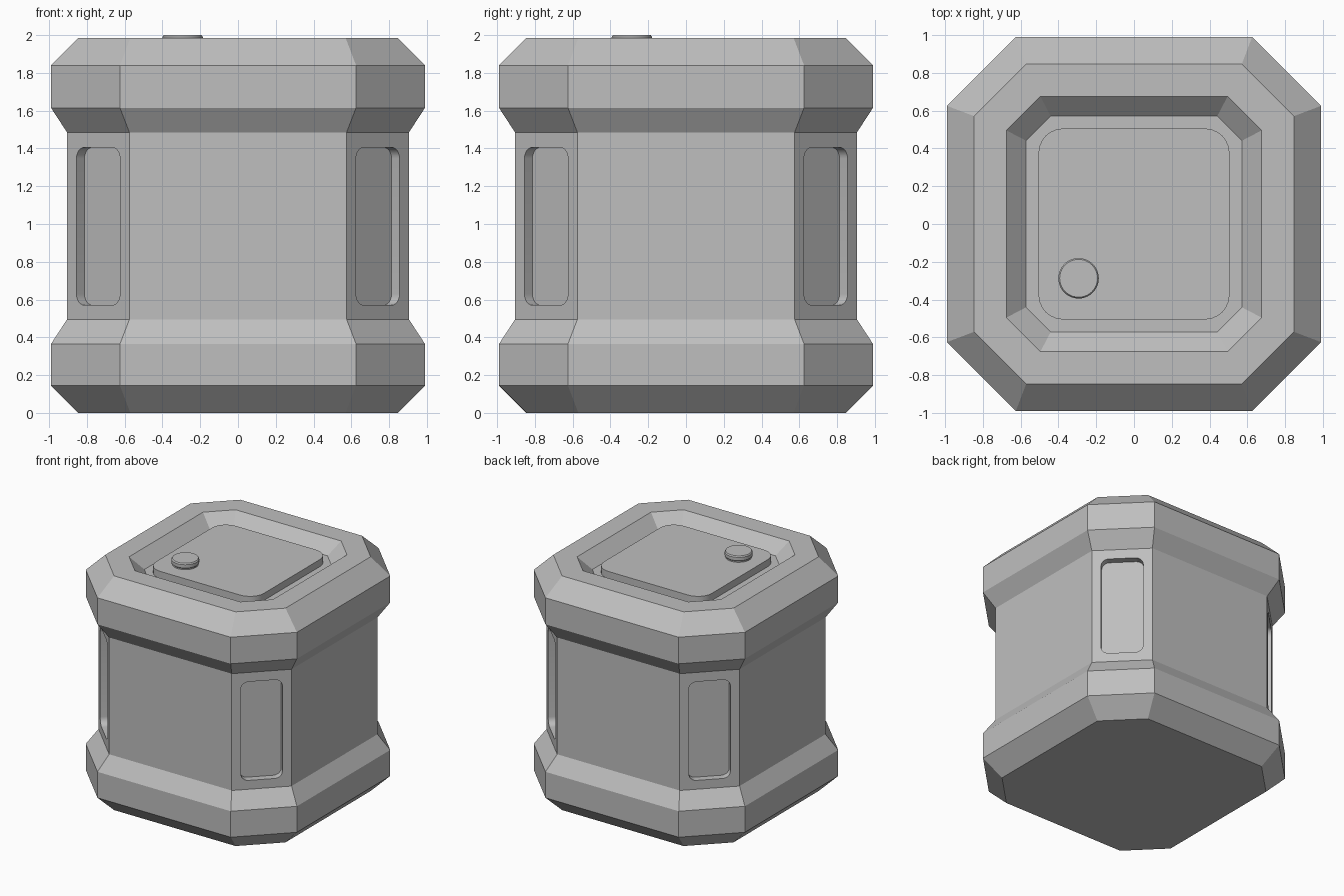
import bpy, bmesh, math
from mathutils import Matrix, Vector

cube = bpy.data.objects.get("Cube")
if cube:
    bpy.data.objects.remove(cube, do_unlink=True)

GREY = (0.52, 0.52, 0.52, 1)
grey = bpy.data.materials.new("plain grey")
grey.use_nodes = True
grey.diffuse_color = GREY
grey.node_tree.nodes["Principled BSDF"].inputs["Base Color"].default_value = GREY


def add_object(name, bm):
    bmesh.ops.recalc_face_normals(bm, faces=bm.faces)
    mesh = bpy.data.meshes.new(name)
    bm.to_mesh(mesh)
    bm.free()
    mesh.materials.append(grey)
    obj = bpy.data.objects.new(name, mesh)
    bpy.context.collection.objects.link(obj)
    return obj


def octagon(a, b, z):
    """Square of half-width a whose flat sides end at b."""
    quarter = [Vector((a, -b, z)), Vector((a, b, z))]
    return [Matrix.Rotation(i * math.pi / 2, 3, 'Z') @ p for i in range(4) for p in quarter]


def rounded_rect(hw, hh, r, z, steps=6):
    pts = []
    for i, (sx, sy) in enumerate([(1, 1), (-1, 1), (-1, -1), (1, -1)]):
        for k in range(steps + 1):
            t = (i + k / steps) * math.pi / 2
            pts.append(Vector((sx * (hw - r) + r * math.cos(t),
                               sy * (hh - r) + r * math.sin(t), z)))
    return pts


def circle(r, z, n=40):
    return [Vector((r * math.cos(2 * math.pi * i / n), r * math.sin(2 * math.pi * i / n), z))
            for i in range(n)]


def loft(rings):
    """Skin matching rings and cap both ends."""
    bm = bmesh.new()
    loops = [[bm.verts.new(p) for p in ring] for ring in rings]
    n = len(loops[0])
    for lo, hi in zip(loops, loops[1:]):
        for i in range(n):
            j = (i + 1) % n
            bm.faces.new((lo[i], lo[j], hi[j], hi[i]))
    bm.faces.new(loops[0][::-1])
    bm.faces.new(loops[-1])
    return bm


def smooth(obj):
    bpy.ops.object.select_all(action='DESELECT')
    obj.select_set(True)
    bpy.context.view_layer.objects.active = obj
    bpy.ops.object.shade_smooth_by_angle(angle=math.radians(30))


# Crate body: chamfered block with a waist and a sunken top
profile = [(0.845, 0.57, 0), (0.99, 0.625, 0.145), (0.99, 0.625, 0.365),
           (0.905, 0.575, 0.495), (0.905, 0.575, 1.485), (0.99, 0.625, 1.615),
           (0.99, 0.625, 1.84), (0.845, 0.57, 1.985), (0.675, 0.495, 1.985),
           (0.57, 0.44, 1.885)]
body = add_object("crate_body", loft([octagon(*p) for p in profile]))

# Rounded pockets cut into the four corner faces
corner_dist = (0.905 + 0.575) / math.sqrt(2)
depth = 0.06
for i in range(4):
    bm = loft([rounded_rect(0.163, 0.418, 0.06, z) for z in (-depth, 0.05)])
    place = (Matrix.Rotation(math.radians(45 + 90 * i), 4, 'Z')
             @ Matrix.Translation((corner_dist, 0, 0.988))
             @ Matrix.Rotation(math.pi / 2, 4, 'Z')
             @ Matrix.Rotation(math.pi / 2, 4, 'X'))
    bm.transform(place)
    cutter = add_object("pocket_cutter", bm)
    cutter.hide_render = True
    cut = body.modifiers.new("pocket", 'BOOLEAN')
    cut.operation = 'DIFFERENCE'
    cut.solver = 'EXACT'
    cut.object = cutter
    bpy.context.view_layer.objects.active = body
    bpy.ops.object.modifier_apply(modifier=cut.name)
    bpy.data.objects.remove(cutter, do_unlink=True)
smooth(body)

# Raised lid plate in the sunken top
lid = add_object("lid_plate", loft([rounded_rect(0.505, 0.505, 0.13, z) for z in (1.88, 1.945)]))
smooth(lid)

# Round button on the lid
bm = loft([circle(r, z) for r, z in
           [(0.1, 1.94), (0.1, 1.955), (0.107, 1.962), (0.107, 1.99), (0.1, 2.0)]])
bm.transform(Matrix.Translation((-0.293, -0.287, 0)))
button = add_object("lid_button", bm)
smooth(button)
